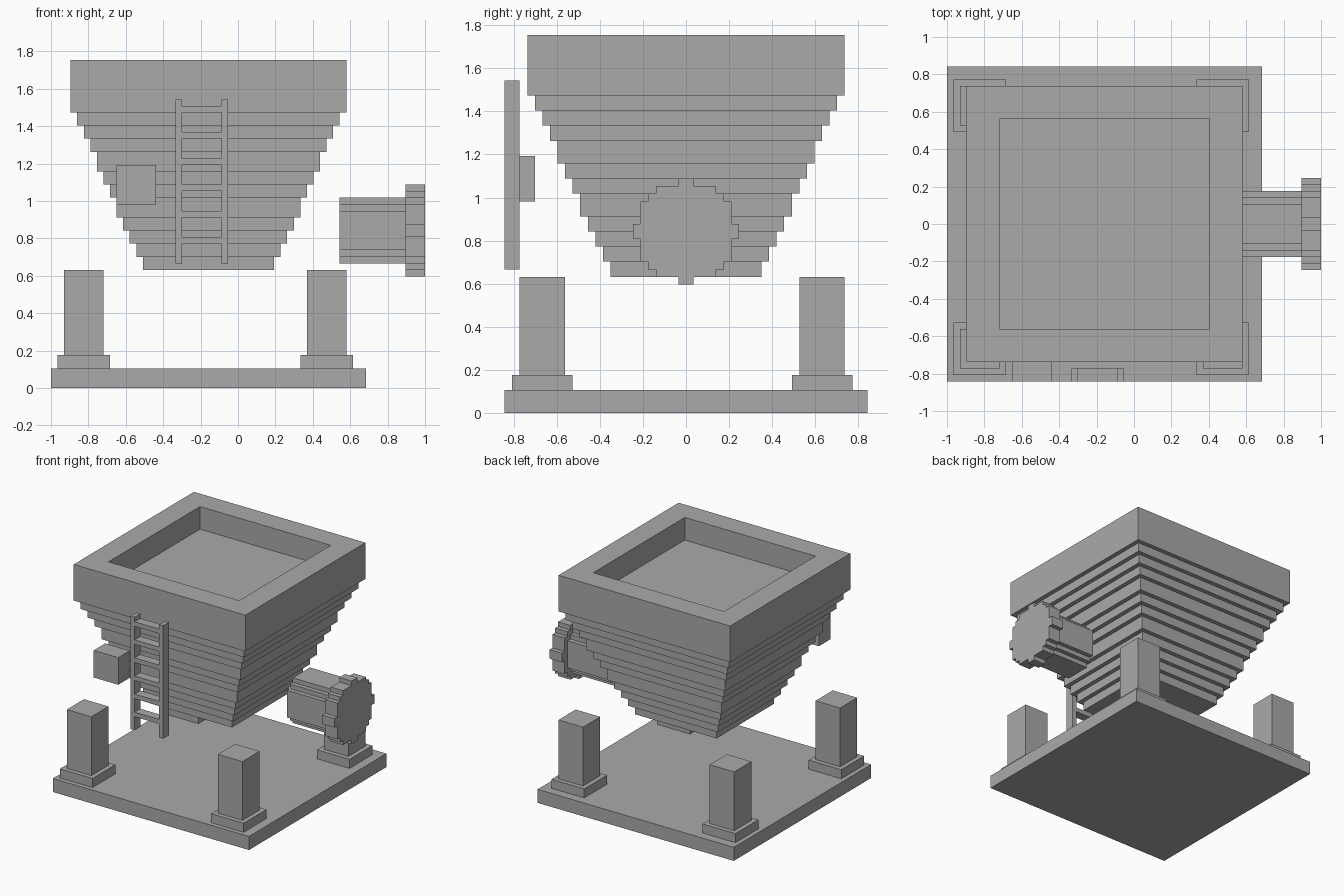
import bpy, bmesh

if "Cube" in bpy.data.objects:
    bpy.data.objects.remove(bpy.data.objects["Cube"])

U = 2 / 57  # the model sits on a regular grid of 57 cells along x


def P(i, j, k):
    """Grid cell corner to world position."""
    return (-1 + i * U, (j - 24) * U, k * U)


grey = bpy.data.materials.new("plain_grey")
grey.diffuse_color = (0.4, 0.4, 0.4, 1)
grey.use_nodes = True
grey.node_tree.nodes["Principled BSDF"].inputs["Base Color"].default_value = grey.diffuse_color


def finish(name, bm):
    bmesh.ops.recalc_face_normals(bm, faces=bm.faces)
    me = bpy.data.meshes.new(name)
    bm.to_mesh(me)
    bm.free()
    me.materials.append(grey)
    ob = bpy.data.objects.new(name, me)
    bpy.context.collection.objects.link(ob)
    return ob


def loft(name, loops):
    """Join closed loops of points in order and cap both ends."""
    bm = bmesh.new()
    rings = [[bm.verts.new(P(*p)) for p in loop] for loop in loops]
    n = len(rings[0])
    for a, b in zip(rings, rings[1:]):
        for s in range(n):
            t = (s + 1) % n
            bm.faces.new((a[s], a[t], b[t], b[s]))
    bm.faces.new(rings[0][::-1])
    bm.faces.new(rings[-1])
    return finish(name, bm)


def rect(i0, i1, j0, j1, k):
    return [(i0, j0, k), (i1, j0, k), (i1, j1, k), (i0, j1, k)]


def box(name, i0, i1, j0, j1, k0, k1):
    return loft(name, [rect(i0, i1, j0, j1, k0), rect(i0, i1, j0, j1, k1)])


# Base plate
box("base_plate", 0, 48, 0, 48, 0, 3)

# Four posts on pads
for side, i in (("left", 1), ("right", 38)):
    for end, j in (("front", 1), ("back", 38)):
        box(f"{end}_{side}_pad", i, i + 8, j, j + 8, 3, 5)
        box(f"{end}_{side}_post", i + 1, i + 7, j + 1, j + 7, 5, 18)

# Stepped hopper: recessed floor, rim, outer wall, then steps narrowing down
rings = [(8, 45), (8, 50), (3, 50), (3, 42)]
levels = [42, 40, 38, 36, 33, 31, 29, 26, 24, 22, 20, 18]
for s in range(len(levels) - 1):
    rings += [(4 + s, levels[s]), (4 + s, levels[s + 1])]
loft("hopper", [rect(m, 48 - m, m, 48 - m, k) for m, k in rings])

# Ladder
for side, i in (("left", 19), ("right", 26)):
    box(f"ladder_{side}_rail", i, i + 1, 0, 2, 19, 44)
for k in range(22, 43, 4):
    box("ladder_rung", 20, 26, 0, 2, k, k + 1)

# Control box beside the ladder
box("control_box", 10, 16, 0, 4, 28, 34)


def stepped_disc(name, quarter, i0, i1):
    """Extrude a stepped round outline, given as one quarter, along x."""
    outline, q = [], quarter
    for _ in range(4):
        outline += q
        q = [(-w, u) for u, w in q]
    loft(name, [[(i, 24 + u, 24 + w) for u, w in outline] for i in (i0, i1)])


# Motor body and end flange
stepped_disc("motor_body", [(5, 3), (4, 3), (4, 4), (3, 4), (3, 5)], 44, 54)
stepped_disc("motor_flange", [(7, 1), (6, 1), (6, 4), (5, 4), (5, 5),
                              (4, 5), (4, 6), (1, 6), (1, 7)], 54, 57)
